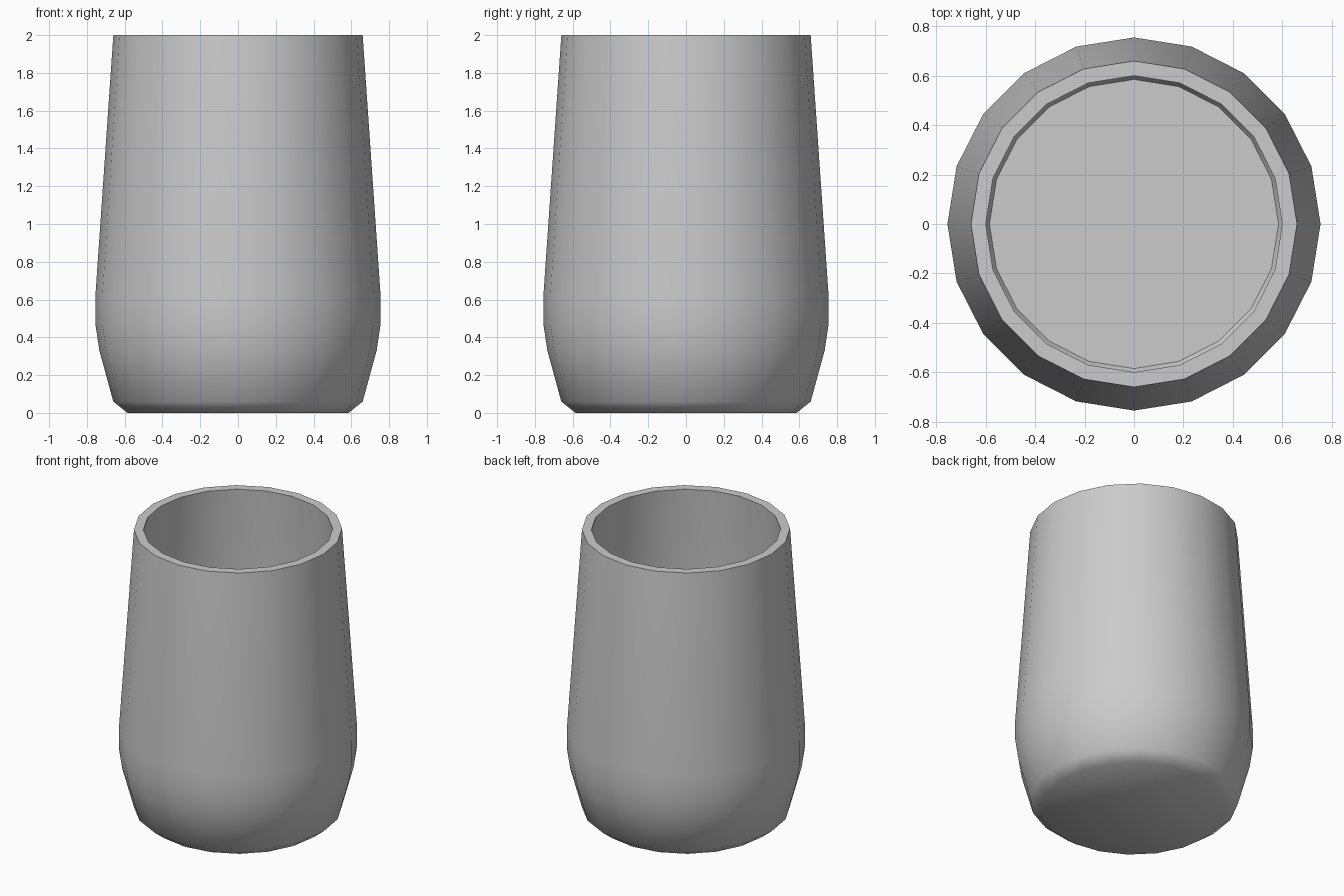
import bpy, bmesh, math

if "Cube" in bpy.data.objects:
    bpy.data.objects.remove(bpy.data.objects["Cube"])

SIDES = 20

# Closed cup profile (radius, height): outside from base to rim, then inside down to floor
outer = [(0.585, 0.0), (0.66, 0.06), (0.734, 0.33), (0.755, 0.47), (0.755, 0.62), (0.66, 2.0)]
inner = [(0.60, 2.0), (0.70, 0.61), (0.70, 0.48), (0.68, 0.34), (0.615, 0.10), (0.585, 0.05)]


def ring(bm, radius, z):
    step = 2 * math.pi / SIDES
    return [bm.verts.new((radius * math.cos(i * step), radius * math.sin(i * step), z))
            for i in range(SIDES)]


bm = bmesh.new()
rings = [ring(bm, r, z) for r, z in outer + inner]

# Walls and rim
for low, high in zip(rings, rings[1:]):
    for i in range(SIDES):
        j = (i + 1) % SIDES
        bm.faces.new((low[i], low[j], high[j], high[i]))

# Base and inner floor
bm.faces.new(rings[0][::-1])
bm.faces.new(rings[-1])
bmesh.ops.recalc_face_normals(bm, faces=bm.faces[:])

mesh = bpy.data.meshes.new("cup")
bm.to_mesh(mesh)
bm.free()
cup = bpy.data.objects.new("cup", mesh)
bpy.context.collection.objects.link(cup)

# Smooth walls, crisp rim
bpy.context.view_layer.objects.active = cup
cup.select_set(True)
bpy.ops.object.shade_smooth_by_angle(angle=math.radians(45))
